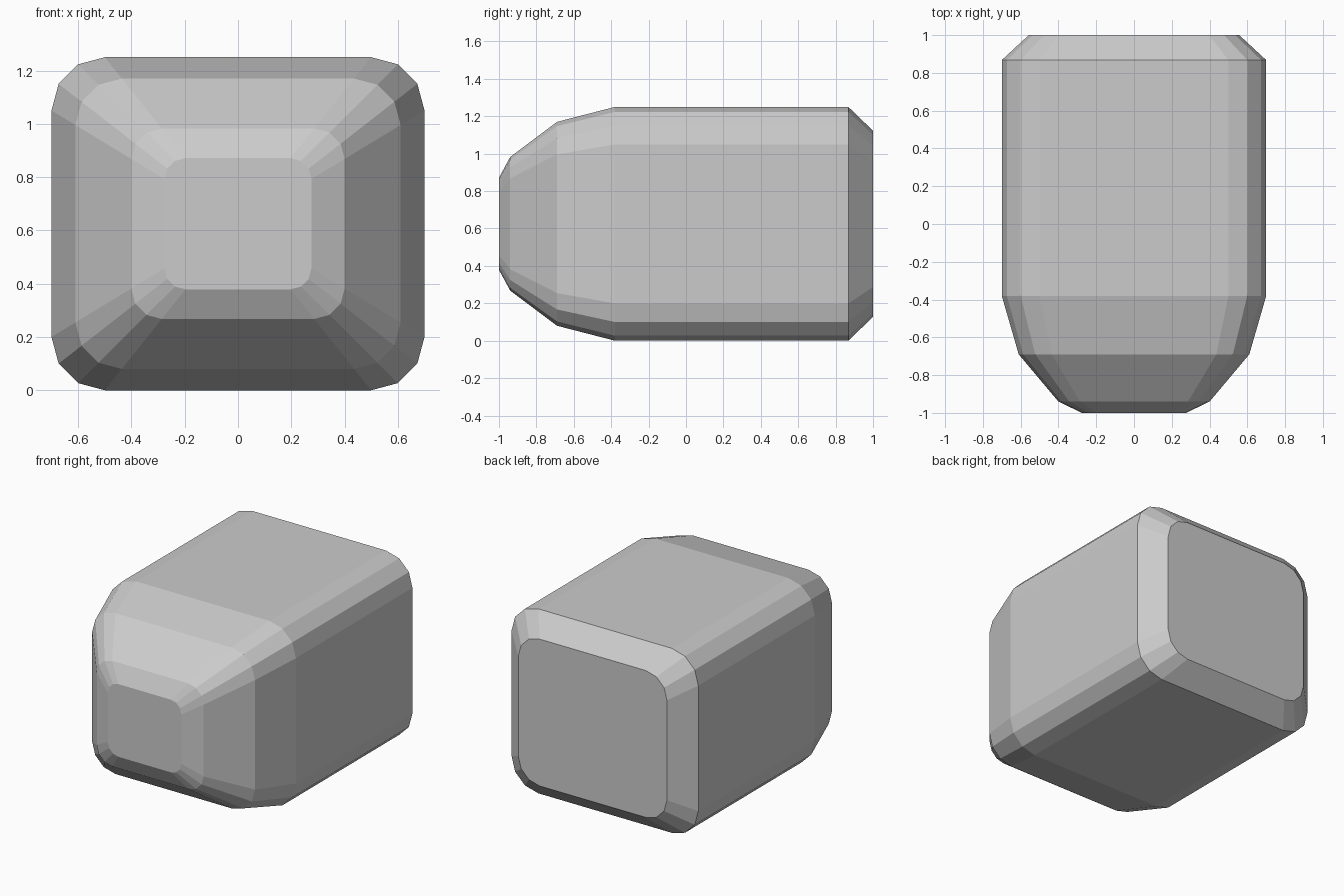
import bpy, bmesh
from math import cos, sin, radians

if "Cube" in bpy.data.objects:
    bpy.data.objects.remove(bpy.data.objects["Cube"])

HALF_W, HALF_H, RADIUS = 0.70, 0.625, 0.20

# Rounded rectangle outline, three segments per corner
outline = []
for quadrant, (sx, sz) in enumerate([(1, 1), (-1, 1), (-1, -1), (1, -1)]):
    for step in range(4):
        a = radians(90 * quadrant + 30 * step)
        outline.append((sx * (HALF_W - RADIUS) + RADIUS * cos(a),
                        sz * (HALF_H - RADIUS) + RADIUS * sin(a)))

# Stations along the body, front to back: (y, scale of the outline)
stations = [(-1.0, 0.394), (-0.94, 0.572), (-0.69, 0.872),
            (-0.38, 1.0), (0.868, 1.0), (1.0, 0.796)]

# Loft the outline through the stations and cap both ends
bm = bmesh.new()
rings = [[bm.verts.new((x * s, y, HALF_H + z * s)) for x, z in outline]
         for y, s in stations]
n = len(outline)
for a, b in zip(rings, rings[1:]):
    for i in range(n):
        j = (i + 1) % n
        bm.faces.new((a[i], a[j], b[j], b[i]))
bm.faces.new(rings[0])
bm.faces.new(rings[-1])
bmesh.ops.recalc_face_normals(bm, faces=bm.faces)

mesh = bpy.data.meshes.new("rounded_body")
bm.to_mesh(mesh)
bm.free()
body = bpy.data.objects.new("rounded_body", mesh)
bpy.context.collection.objects.link(body)
